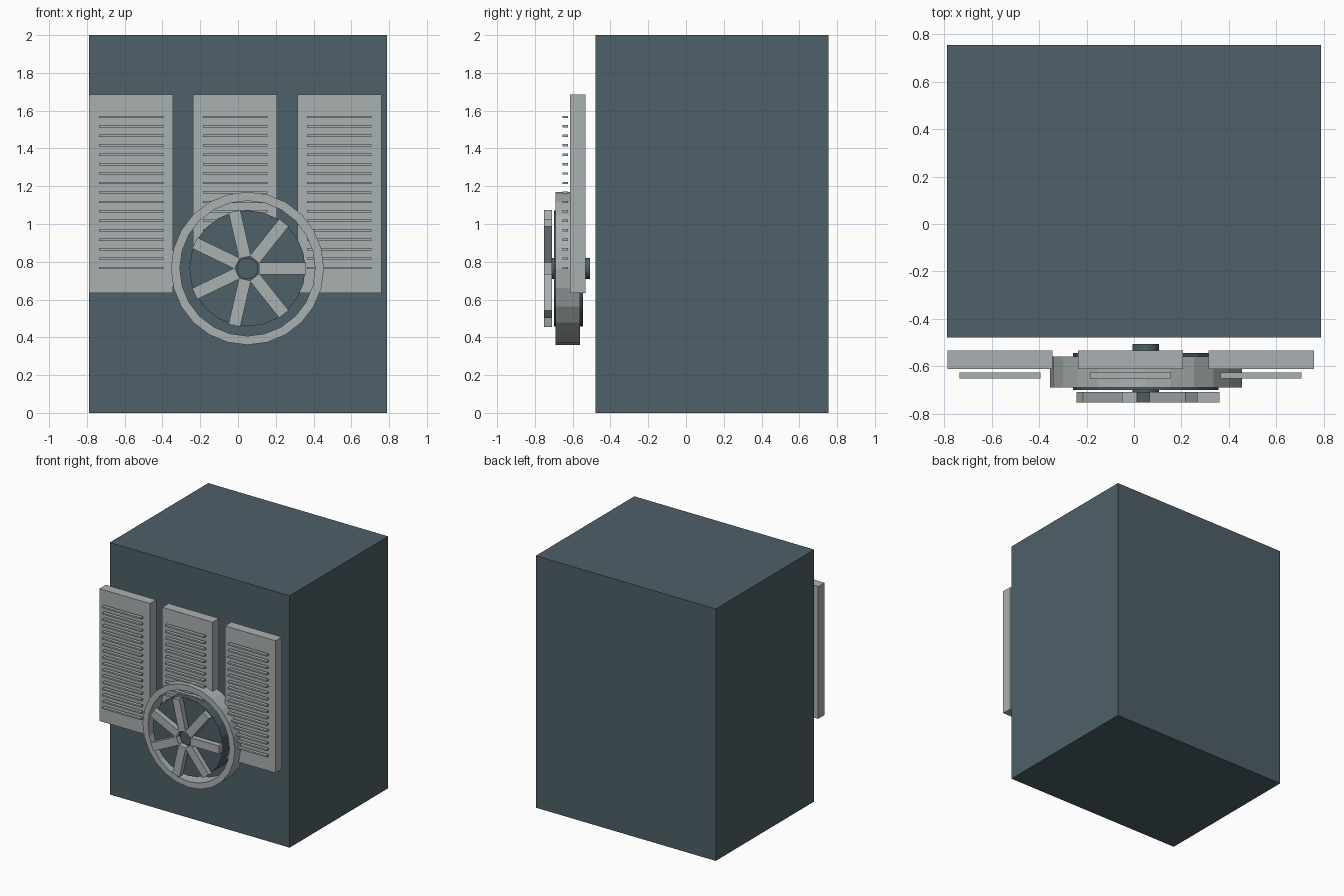
import bpy
import bmesh
from math import pi, cos, sin
from mathutils import Matrix, Vector

cube = bpy.data.objects.get("Cube")
if cube:
    bpy.data.objects.remove(cube, do_unlink=True)


def material(name, rgb):
    m = bpy.data.materials.new(name)
    m.use_nodes = True
    m.diffuse_color = (*rgb, 1)
    m.node_tree.nodes["Principled BSDF"].inputs["Base Color"].default_value = (*rgb, 1)
    return m


slate = material("slate blue grey", (0.077, 0.115, 0.139))
pale = material("pale grey", (0.40, 0.435, 0.44))


def finish(name, bm, mat):
    bmesh.ops.recalc_face_normals(bm, faces=bm.faces)
    mesh = bpy.data.meshes.new(name)
    bm.to_mesh(mesh)
    bm.free()
    mesh.materials.append(mat)
    ob = bpy.data.objects.new(name, mesh)
    bpy.context.collection.objects.link(ob)
    return ob


def add_box(bm, lo, hi, turn=Matrix()):
    lo, hi = Vector(lo), Vector(hi)
    place = Matrix.Translation((lo + hi) / 2) @ Matrix.Diagonal((*(hi - lo), 1))
    bmesh.ops.create_cube(bm, size=1, matrix=turn @ place)


def box(name, lo, hi, mat):
    bm = bmesh.new()
    add_box(bm, lo, hi)
    return finish(name, bm, mat)


WHEEL_X, WHEEL_Z, SIDES = 0.05, 0.765, 24


def disc(name, radius, front, back, mat):
    bm = bmesh.new()
    turn = Matrix.Translation((WHEEL_X, (front + back) / 2, WHEEL_Z)) @ Matrix.Rotation(pi / 2, 4, 'X')
    bmesh.ops.create_cone(bm, cap_ends=True, segments=SIDES, radius1=radius,
                          radius2=radius, depth=back - front, matrix=turn)
    return finish(name, bm, mat)


def ring(name, inner, outer, front, back, mat):
    # Square section swept around the wheel axis
    bm = bmesh.new()
    section = [(inner, front), (outer, front), (outer, back), (inner, back)]
    loops = []
    for i in range(SIDES):
        a = 2 * pi * i / SIDES
        loops.append([bm.verts.new((WHEEL_X + r * cos(a), y, WHEEL_Z + r * sin(a)))
                      for r, y in section])
    for i in range(SIDES):
        here, after = loops[i], loops[(i + 1) % SIDES]
        for j in range(4):
            k = (j + 1) % 4
            bm.faces.new((here[j], here[k], after[k], after[j]))
    return finish(name, bm, mat)


# Cabinet body
box("cabinet", (-0.79, -0.48, 0), (0.79, 0.755, 2), slate)

# Three vent panels, each with a column of floating slats
for side, x in (("right", -0.566), ("middle", -0.015), ("left", 0.537)):
    box(side + "_vent_panel", (x - 0.222, -0.613, 0.635), (x + 0.222, -0.533, 1.685), pale)
    slats = bmesh.new()
    for i in range(17):
        z = 0.767 + 0.05 * i
        add_box(slats, (x - 0.171, -0.653, z - 0.006), (x + 0.171, -0.626, z + 0.006))
    finish(side + "_vent_slats", slats, pale)

# Wheel rim, recessed disc and axle
ring("wheel_rim", 0.358, 0.405, -0.69, -0.56, pale)
disc("wheel_disc", 0.307, -0.70, -0.545, slate)
disc("wheel_axle", 0.056, -0.715, -0.507, slate)

# Seven spokes standing in front of the disc
spokes = bmesh.new()
for i in range(7):
    turn = Matrix.Translation((WHEEL_X, 0, WHEEL_Z)) @ Matrix.Rotation(2 * pi * i / 7, 4, 'Y')
    add_box(spokes, (0.06, -0.753, -0.032), (0.31, -0.71, 0.032), turn)
finish("wheel_spokes", spokes, pale)
